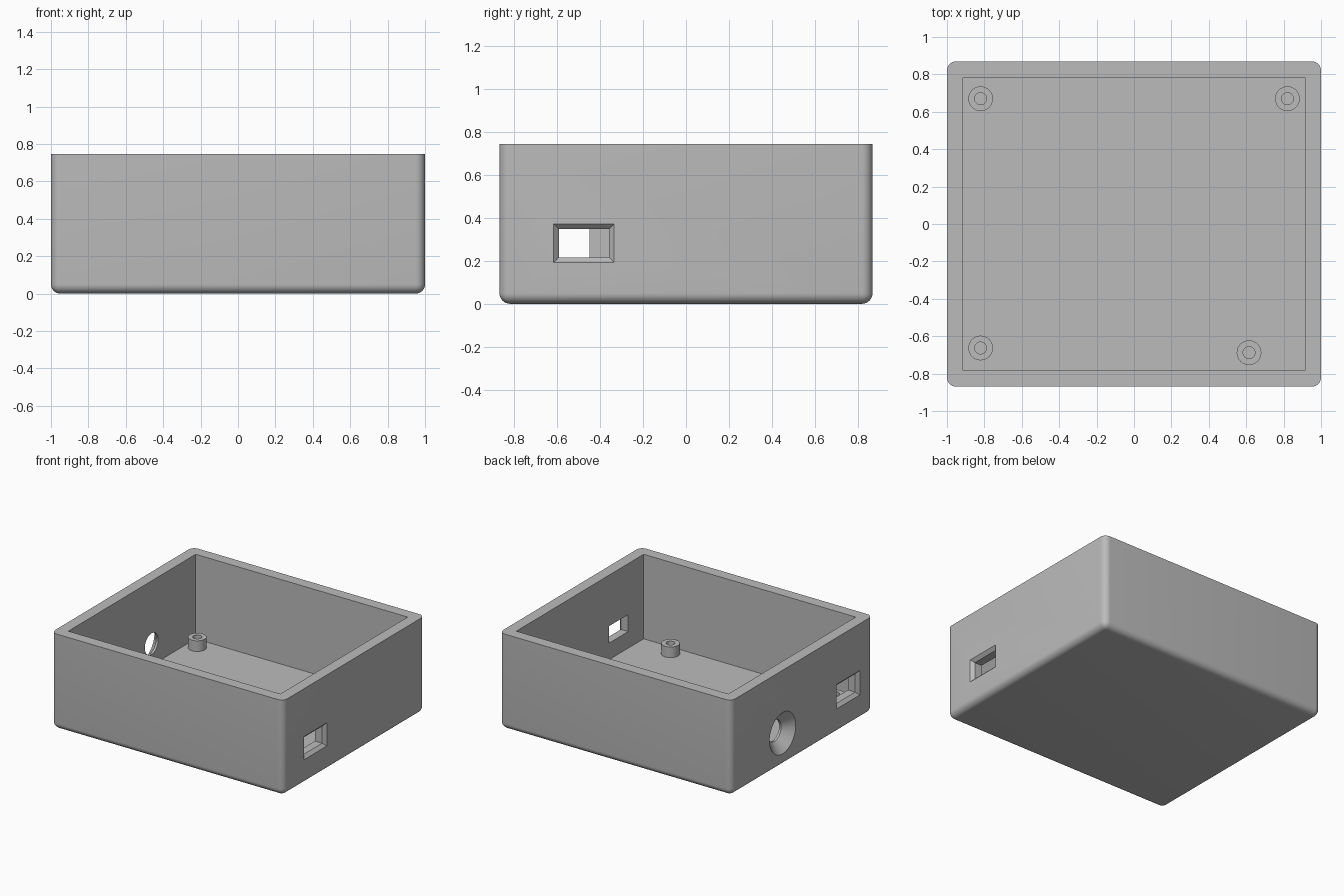
import bpy
import bmesh
import math
from mathutils import Matrix

if "Cube" in bpy.data.objects:
    bpy.data.objects.remove(bpy.data.objects["Cube"], do_unlink=True)

W, D, H = 1.0, 0.87, 0.745      # half width, half depth, height
WALL, ROUND = 0.087, 0.05
POST_TOP = 0.17

grey = bpy.data.materials.new("plain grey")
grey.use_nodes = True
grey.diffuse_color = (0.5, 0.5, 0.5, 1)
grey.node_tree.nodes["Principled BSDF"].inputs["Base Color"].default_value = (0.5, 0.5, 0.5, 1)


def make_object(name, bm):
    bmesh.ops.recalc_face_normals(bm, faces=bm.faces)
    mesh = bpy.data.meshes.new(name)
    bm.to_mesh(mesh)
    bm.free()
    mesh.materials.append(grey)
    obj = bpy.data.objects.new(name, mesh)
    bpy.context.collection.objects.link(obj)
    return obj


def box(x, y, z0, z1):
    bm = bmesh.new()
    size = Matrix.Diagonal((2 * x, 2 * y, z1 - z0, 1))
    bmesh.ops.create_cube(bm, size=1, matrix=Matrix.Translation((0, 0, (z0 + z1) / 2)) @ size)
    return bm


def loft(rings):
    """Closed solid skinned through matching rings of points."""
    bm = bmesh.new()
    loops = [[bm.verts.new(p) for p in ring] for ring in rings]
    n = len(loops[0])
    for a, b in zip(loops, loops[1:]):
        for i in range(n):
            j = (i + 1) % n
            bm.faces.new((a[i], a[j], b[j], b[i]))
    bm.faces.new(loops[0])
    bm.faces.new(loops[-1])
    return bm


def rect_ring(x, y0, y1, z0, z1, inset):
    y0, y1, z0, z1 = y0 + inset, y1 - inset, z0 + inset, z1 - inset
    return [(x, y0, z0), (x, y1, z0), (x, y1, z1), (x, y0, z1)]


def round_ring(x, y, z, r, n=48):
    return [(x, y + r * math.cos(2 * math.pi * i / n), z + r * math.sin(2 * math.pi * i / n))
            for i in range(n)]


def port_cutter(side, y0, y1, z0, z1, lip=0.024):
    # rectangular opening with a chamfer around its outside edge
    steps = [(W + lip, -lip), (W - lip, lip), (W - 2 * WALL, lip)]
    return loft([rect_ring(side * x, y0, y1, z0, z1, inset) for x, inset in steps])


def cut(target, name, bm):
    cutter = make_object(name, bm)
    cutter.hide_render = True
    mod = target.modifiers.new(name, 'BOOLEAN')
    mod.operation, mod.solver, mod.object = 'DIFFERENCE', 'EXACT', cutter
    bpy.context.view_layer.objects.active = target
    bpy.ops.object.modifier_apply(modifier=mod.name)
    bpy.data.objects.remove(cutter, do_unlink=True)


def smooth(obj):
    bpy.ops.object.select_all(action='DESELECT')
    obj.select_set(True)
    bpy.context.view_layer.objects.active = obj
    bpy.ops.object.shade_smooth_by_angle(angle=math.radians(30))


# Open tray, rounded on every edge except the rim
bm = box(W, D, 0, H)
rim = [e for e in bm.edges if all(v.co.z > H / 2 for v in e.verts)]
bmesh.ops.bevel(bm, geom=[e for e in bm.edges if e not in rim], offset=ROUND,
                segments=8, profile=0.5, affect='EDGES')
tray = make_object("tray", bm)
cut(tray, "cavity_cutter", box(W - WALL, D - WALL, WALL, H + 0.1))

# Side openings: a port in each end wall and one countersunk round hole
cut(tray, "left_port_cutter", port_cutter(1, -0.617, -0.335, 0.192, 0.372))
cut(tray, "right_port_cutter", port_cutter(-1, -0.71, -0.425, 0.19, 0.38))
cone = [(W + 0.035, 0.2), (W - 0.07, 0.082), (W - 2 * WALL, 0.082)]
cut(tray, "round_hole_cutter", loft([round_ring(-x, 0.24, 0.255, r) for x, r in cone]))
smooth(tray)

# Hollow mounting posts standing on the floor
posts = {"back_right": (-0.82, 0.67), "back_left": (0.82, 0.67),
         "front_right": (-0.82, -0.663), "front_left": (0.615, -0.688)}
profile = [(0.066, WALL - 0.005), (0.066, POST_TOP), (0.032, POST_TOP), (0.032, WALL - 0.005)]
for place, (px, py) in posts.items():
    bm = bmesh.new()
    verts = [bm.verts.new((px + r, py, z)) for r, z in profile]
    edges = [bm.edges.new((verts[i], verts[(i + 1) % 4])) for i in range(4)]
    bmesh.ops.spin(bm, geom=verts + edges, cent=(px, py, 0), axis=(0, 0, 1),
                   angle=2 * math.pi, steps=32)
    bmesh.ops.remove_doubles(bm, verts=bm.verts, dist=0.0005)
    smooth(make_object(place + "_post", bm))
